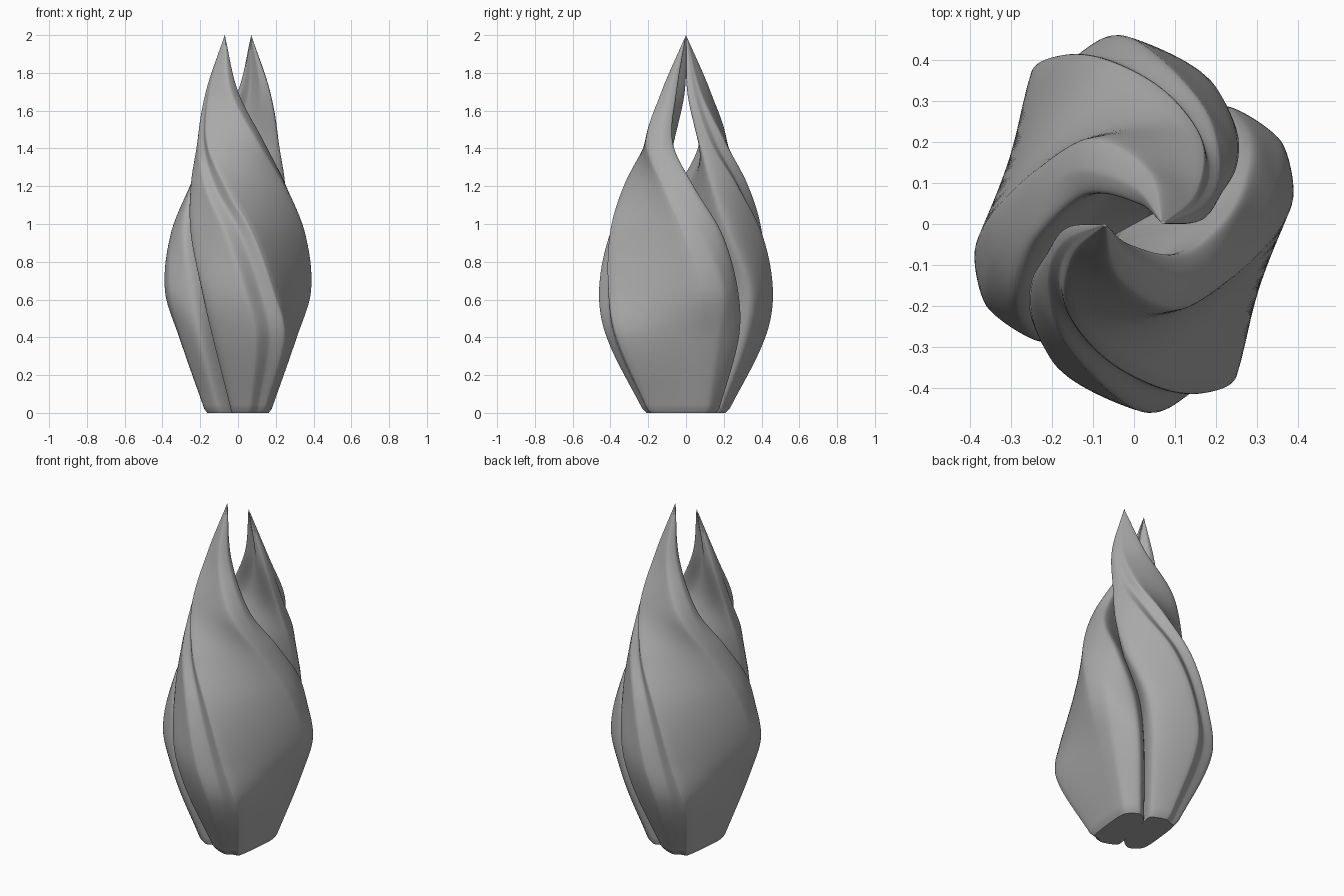
import bpy
import bmesh
import math
from mathutils import Matrix, Vector

if "Cube" in bpy.data.objects:
    bpy.data.objects.remove(bpy.data.objects["Cube"])

# Heights of the key sections; every ridge converges on the tip at the last one
HEIGHTS = (0, .4, .65, .95, 1.2, 1.43, 1.7, 2)
TIP = (-.07, 0)

# Path of each ridge around one petal, counter-clockwise in section
RIDGES = {
    "trailing_flank": ((-.03, -.18), (-.13, -.32), (-.19, -.34), (-.25, -.23),
                       (-.25, -.14), (-.21, -.07), (-.165, -.01)),
    "trailing_crest": ((.06, -.22), (.09, -.42), (.03, -.46), (-.07, -.4),
                       (-.18, -.27), (-.21, -.13), (-.17, -.04)),
    "shallow_groove": ((.1, -.2), (.165, -.38), (.115, -.41), (.01, -.38),
                       (-.12, -.28), (-.18, -.16), (-.16, -.06)),
    "middle_ridge": ((.14, -.19), (.25, -.36), (.19, -.405), (.08, -.4),
                     (-.06, -.33), (-.16, -.21), (-.15, -.08)),
    "leading_ridge": ((.17, .04), (.31, .06), (.385, .07), (.35, -.02),
                      (.24, -.13), (.1, -.21), (-.04, -.13)),
    "leading_corner": ((.165, .12), (.3, .18), (.36, .2), (.345, .09),
                       (.255, -.04), (.14, -.13), (0, -.09)),
    "leading_edge": ((.1, .17), (.2, .28), (.24, .275), (.28, .19),
                     (.24, .04), (.12, -.07), (-.01, -.05)),
    "inner_front": ((.03, .12), (.08, .18), (.12, .2), (.1, .09),
                    (.1, -.01), (.02, -.1), (-.06, -.06)),
    "inner_back": ((-.02, -.1), (-.08, -.15), (-.1, -.16), (-.13, -.09),
                   (-.14, -.07), (-.12, -.07), (-.12, -.01)),
}
LAYERS = 90
ROUNDING = 8


def hermite(a, b, ta, tb, t):
    """Cubic blend from a to b with end tangents ta and tb."""
    return ((2*t**3 - 3*t**2 + 1) * a + (t**3 - 2*t**2 + t) * ta
            + (3*t**2 - 2*t**3) * b + (t**3 - t**2) * tb)


def ridge_at(path, z):
    """Point of a ridge at height z."""
    pts = [Vector(p) for p in path] + [Vector(TIP)]
    last = len(pts) - 1
    i = max(k for k in range(last) if HEIGHTS[k] <= z)

    def slope(k):
        lo, hi = max(k - 1, 0), min(k + 1, last)
        return (pts[hi] - pts[lo]) / (HEIGHTS[hi] - HEIGHTS[lo])

    span = HEIGHTS[i + 1] - HEIGHTS[i]
    t = (z - HEIGHTS[i]) / span
    return hermite(pts[i], pts[i + 1], slope(i) * span, slope(i + 1) * span, t)


def section_at(z):
    """Rounded closed outline through all ridges at height z."""
    pts = [ridge_at(path, z) for path in RIDGES.values()]
    n = len(pts)
    outline = []
    for i in range(n):
        a, b, c, d = (pts[(i + k) % n] for k in (-1, 0, 1, 2))
        reach = (c - b).length

        def tangent(p, r):
            # Limit tangents by span length so tight corners stay clean
            return (r - p).normalized() * min(reach, (r - p).length) * .65

        for s in range(ROUNDING):
            outline.append(hermite(b, c, tangent(a, c), tangent(b, d), s / ROUNDING))
    return outline


def make_petal(name, turn, material):
    bm = bmesh.new()
    rings = []
    for layer in range(LAYERS):
        z = HEIGHTS[-1] * layer / LAYERS
        # The lowest ring is drawn in slightly to soften the foot
        scale = 1 if layer else .95
        rings.append([bm.verts.new((p.x * scale, p.y * scale, z)) for p in section_at(z)])
    tip = bm.verts.new((*TIP, HEIGHTS[-1]))
    count = len(rings[0])
    for low, high in zip(rings, rings[1:]):
        for i in range(count):
            j = (i + 1) % count
            bm.faces.new((low[i], low[j], high[j], high[i]))
    for i in range(count):
        bm.faces.new((rings[-1][i], rings[-1][(i + 1) % count], tip))
    bm.faces.new(rings[0][::-1])
    bm.transform(Matrix.Rotation(turn, 4, "Z"))
    bmesh.ops.recalc_face_normals(bm, faces=bm.faces)
    mesh = bpy.data.meshes.new(name)
    bm.to_mesh(mesh)
    bm.free()
    mesh.materials.append(material)
    obj = bpy.data.objects.new(name, mesh)
    bpy.context.collection.objects.link(obj)
    bpy.ops.object.select_all(action="DESELECT")
    obj.select_set(True)
    bpy.context.view_layer.objects.active = obj
    bpy.ops.object.shade_smooth_by_angle(angle=math.radians(40))


# Plain grey finish
grey = bpy.data.materials.new("plain_grey")
grey.use_nodes = True
colour = (.4, .4, .4, 1)
grey.diffuse_color = colour
grey.node_tree.nodes["Principled BSDF"].inputs["Base Color"].default_value = colour

# Two interlocking petals, half a turn apart
make_petal("front_petal", 0, grey)
make_petal("back_petal", math.pi, grey)
